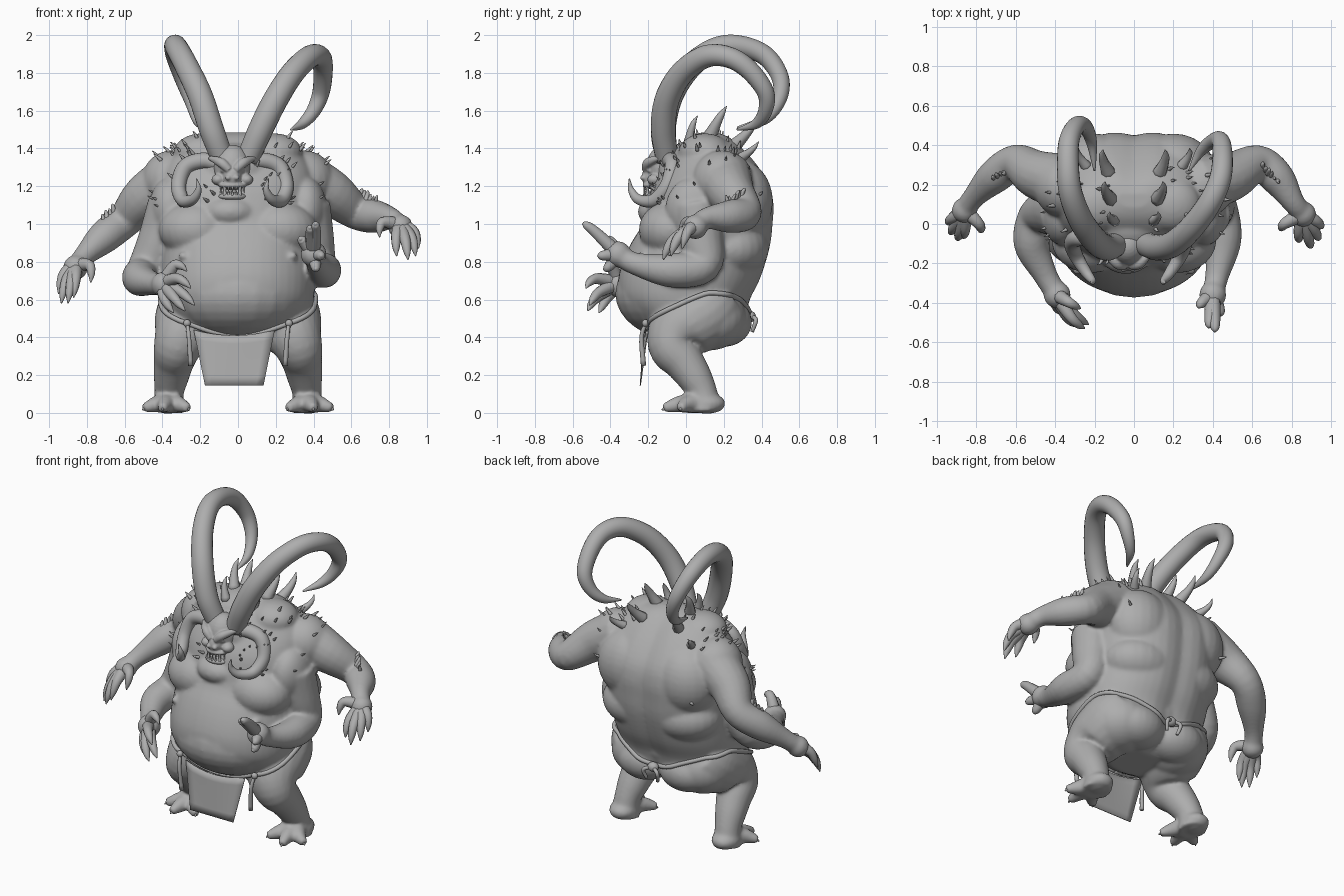
import bpy, bmesh, math, random
from mathutils import Vector, Matrix
from mathutils.bvhtree import BVHTree

random.seed(4)
cube = bpy.data.objects.get("Cube")
if cube:
    bpy.data.objects.remove(cube, do_unlink=True)
clay = bpy.data.materials.new("clay_grey")
clay.use_nodes = True
clay.diffuse_color = (0.42, 0.42, 0.42, 1)
clay.node_tree.nodes["Principled BSDF"].inputs["Base Color"].default_value = clay.diffuse_color

def finish(bm, name, voxel=0, smoothing=0):
    """Turn a bmesh into an object, optionally fusing its parts into one skin."""
    bmesh.ops.recalc_face_normals(bm, faces=bm.faces[:])
    for face in bm.faces:
        face.smooth = True
    mesh = bpy.data.meshes.new(name)
    bm.to_mesh(mesh)
    bm.free()
    mesh.materials.append(clay)
    obj = bpy.data.objects.new(name, mesh)
    bpy.context.scene.collection.objects.link(obj)
    if voxel:
        fuse = obj.modifiers.new("fuse", "REMESH")
        fuse.mode, fuse.voxel_size, fuse.use_smooth_shade = "VOXEL", voxel, True
        relax = obj.modifiers.new("relax", "SMOOTH")
        relax.factor, relax.iterations = 0.5, smoothing
    return obj

def skin_rings(bm, rings):
    loops = [[bm.verts.new(co) for co in ring] for ring in rings]
    for low, high in zip(loops, loops[1:]):
        for i in range(len(low)):
            j = (i + 1) % len(low)
            bm.faces.new((low[i], low[j], high[j], high[i]))
    bm.faces.new(loops[0][::-1])
    bm.faces.new(loops[-1])

def spline(pts, steps):
    p = [Vector(q) for q in pts]
    p = [p[0] * 2 - p[1]] + p + [p[-1] * 2 - p[-2]]
    out = []
    for a, b, c, d in zip(p, p[1:], p[2:], p[3:]):
        for k in range(steps):
            t = k / steps
            out.append((b * 2 + (c - a) * t + (a * 2 - b * 5 + c * 4 - d) * t * t
                        + (b * 3 - a - c * 3 + d) * t ** 3) / 2)
    return out + [p[-2]]

def tube(bm, pts, sides=12, steps=5):
    """Tapered tube through points of (x, y, z, radius)."""
    path = spline(pts, steps)
    normal, rings = Vector((0.31, 0.52, 0.79)), []
    for i, q in enumerate(path):
        tangent = (path[min(i + 1, len(path) - 1)] - path[max(i - 1, 0)]).to_3d().normalized()
        normal = (normal - tangent * normal.dot(tangent)).normalized()
        side = tangent.cross(normal)
        angles = [math.tau * k / sides for k in range(sides)]
        rings.append([q.to_3d() + (normal * math.cos(a) + side * math.sin(a)) * max(q[3], 0.002)
                      for a in angles])
    skin_rings(bm, rings)

def blob(bm, centre, radii):
    matrix = Matrix.Translation(centre) @ Matrix.Diagonal((*radii, 1))
    bmesh.ops.create_uvsphere(bm, u_segments=24, v_segments=16, radius=1, matrix=matrix)

def flip(pts, s):
    return [(s * p[0], *p[1:]) for p in pts]

def hook(bm, base, out, size, curl):
    """Curved spike growing along out, bending toward curl."""
    base, out, curl = Vector(base), Vector(out).normalized(), Vector(curl)
    spots = [base - out * size * 0.2, base + out * size * 0.45 + curl * size * 0.05,
             base + out * size * 0.75 + curl * size * 0.3, base + out * size * 0.8 + curl * size * 0.75]
    tube(bm, [(*p, size * r) for p, r in zip(spots, (0.3, 0.2, 0.13, 0.01))], 8, 3)

# Torso: stacked squarish ovals of height, centre y, half width, half depth, with a spine groove
body = bmesh.new()
levels = [(.37, .02, .16, .14), (.42, .03, .30, .23), (.5, .02, .37, .30), (.6, 0, .40, .35),
          (.7, .02, .41, .38), (.8, .05, .41, .385), (.9, .085, .41, .375), (1, .12, .41, .35),
          (1.1, .135, .41, .34), (1.2, .14, .41, .315), (1.3, .14, .39, .255), (1.4, .13, .31, .18),
          (1.46, .13, .2, .11), (1.485, .13, .08, .05)]

def oval(z, cy, rx, ry, n=48):
    ring = []
    for k in range(n):
        c, s = (math.copysign(abs(f(math.tau * k / n)) ** 0.9, f(math.tau * k / n)) for f in (math.cos, math.sin))
        groove = max(s, 0) * .025 * math.exp(-(rx * c / .07) ** 2)
        ring.append((rx * c, cy + ry * s - groove, z))
    return ring

skin_rings(body, [oval(*lv) for lv in spline(levels, 3)])

# Muscle and fat masses, legs and feet, mirrored
masses = [((.22, -.08, .97), (.2, .17, .15)), ((.35, .19, 1.23), (.16, .16, .16)),
          ((.2, .28, 1.12), (.21, .18, .22)), ((.16, .24, .87), (.24, .2, .16)),
          ((.15, .2, .48), (.18, .15, .13)), ((.22, .12, .5), (.19, .2, .17)),
          ((.36, .05, 1.08), (.11, .16, .17)), ((.19, .1, 1.38), (.15, .14, .1)),
          ((.29, -.23, .83), (.024, .03, .024)), ((.37, .11, .05), (.085, .1, .055))]
leg = [(.2, .16, .6, .17), (.24, .1, .53, .19), (.28, -.03, .44, .17), (.32, -.07, .35, .13),
       (.34, -.01, .27, .108), (.355, .05, .18, .092), (.365, .09, .1, .078), (.37, .1, .005, .09)]
toes = [(.5, -.03), (.4, -.12), (.26, -.07)]
for s in (1, -1):
    for (x, *rest), radii in masses:
        blob(body, (s * x, *rest), radii)
    tube(body, flip(leg, s), 20)
    for x, y in toes:
        tube(body, flip([(.37, .08, .06, .06), ((x + .37) / 2, y / 2 + .02, .045, .045),
                         (x, y, .024, .024)], s))
blob(body, (0, -.02, .63), (.39, .355, .25))
blob(body, (-.04, -.14, 1.065), (.14, .115, .085))
blob(body, (-.02, 0, 1.28), (.2, .16, .15))

# Arms: raised rear pair and bent front pair
arms = {
    "rear_left": [(.32, .2, 1.25, .15), (.49, .24, 1.165, .125), (.63, .31, 1.06, .092),
                  (.73, .23, 1.04, .088), (.81, .11, 1.03, .058), (.86, .05, .985, .055)],
    "rear_right": [(-.32, .2, 1.25, .15), (-.49, .25, 1.14, .125), (-.6, .31, 1.02, .094),
                   (-.71, .24, .93, .088), (-.81, .14, .835, .058), (-.86, .07, .77, .055)],
    "front_left": [(.36, .05, 1.1, .13), (.39, .08, .92, .12), (.43, .09, .78, .095),
                   (.455, -.08, .755, .092), (.42, -.27, .79, .06), (.4, -.36, .84, .058)],
    "front_right": [(-.35, .05, 1.1, .13), (-.41, .06, .92, .12), (-.49, .04, .76, .098),
                    (-.52, -.1, .71, .092), (-.45, -.26, .685, .062), (-.39, -.36, .68, .058)]}
for path in arms.values():
    tube(body, path, 18)
    blob(body, path[-1][:3], [path[-1][3] * 1.2] * 3)
surface = BVHTree.FromBMesh(body)
finish(body, "body", 0.011, 9)

# Fingers with clawed tips, fanned out from the palm and bent at a knuckle
tips = {
    "rear_left": [(.75, -.03, .93), (.84, -.09, .83), (.9, -.12, .81), (.94, -.08, .83), (.955, -.02, .87)],
    "rear_right": [(-.78, -.04, .69), (-.87, -.07, .61), (-.9, -.08, .58), (-.935, -.05, .58), (-.95, 0, .63)],
    "front_left": [(.33, -.43, .92), (.38, -.53, .98), (.41, -.55, 1), (.44, -.47, .83), (.41, -.44, .76)],
    "front_right": [(-.27, -.43, .75), (-.25, -.53, .66), (-.23, -.51, .57), (-.28, -.52, .54),
                    (-.34, -.46, .53)]}
for name, ends in tips.items():
    fingers = bmesh.new()
    palm = Vector(arms[name][-1][:3])
    middle = sum(map(Vector, ends), Vector()) / len(ends)
    for end in map(Vector, ends):
        fan = (end - middle) * 0.35 + Vector((0, -.025, .022))
        root, knuckle = palm.lerp(end, 0.12) + fan * 0.5, palm.lerp(end, 0.45) + fan
        joint = palm.lerp(end, 0.76) + fan * 0.6
        tube(fingers, [(*palm, .035), (*root, .036), (*knuckle, .028), (*joint, .02), (*end, .003)], 10)
    finish(fingers, name + "_fingers")

# Toe claws
claws = bmesh.new()
for s in (1, -1):
    for x, y in toes:
        out = Vector((s * (x - .37), y - .08, 0)).normalized()
        hook(claws, Vector((s * x, y, .022)) - out * .03, out, .045, (0, 0, -.3))
finish(claws, "toe_claws")

# Head: skull, brows, cheeks, snout and jaws
head, hx = bmesh.new(), -.03
for y, z, radii in [(-.11, 1.3, (.1, .1, .12)), (-.18, 1.25, (.05, .055, .06)), (-.17, 1.205, (.075, .06, .022)),
                    (-.16, 1.145, (.08, .07, .026)), (-.12, 1.17, (.07, .06, .05))]:
    blob(head, (hx, y, z), radii)
for s in (1, -1):
    tube(head, [(hx + s * .015, -.215, 1.285, .02), (hx + s * .06, -.2, 1.325, .026),
                (hx + s * .12, -.14, 1.35, .012)])
    blob(head, (hx + s * .075, -.165, 1.235), (.035, .04, .03))
    blob(head, (hx + s * .022, -.228, 1.245), (.016, .016, .014))
    blob(head, (hx + s * .047, -.19, 1.283), (.017, .017, .012))
    tube(head, [(hx + s * .07, -.1, 1.2, .03), (hx + s * .12, -.1, 1.21, .018), (hx + s * .17, -.08, 1.23, .004)])
finish(head, "head", 0.006, 3)
teeth = bmesh.new()
for i in range(-3, 4):
    for z, up in ((1.2, -1), (1.155, 1)):
        size = .04 if abs(i) == 2 else .026
        hook(teeth, (hx + i * .02, -.22 + .004 * i * i, z), (0, 0, up), size, (0, -.1, up * .2))
finish(teeth, "teeth")

# Great crown horns and curled side horns
curl = [(.07, -.1, 1.32, .04), (.16, -.08, 1.335, .043), (.25, -.07, 1.3, .043), (.285, -.1, 1.2, .04),
        (.26, -.17, 1.125, .035), (.21, -.25, 1.13, .027), (.18, -.29, 1.18, .017), (.19, -.3, 1.24, .003)]
horns = {
    "left_crown_horn": [(.05, -.1, 1.34, .06), (.12, -.12, 1.5, .066), (.2, -.1, 1.66, .066),
                        (.29, -.02, 1.8, .063), (.38, .1, 1.885, .06), (.435, .22, 1.885, .056),
                        (.45, .33, 1.82, .052), (.44, .42, 1.7, .046), (.4, .42, 1.6, .038),
                        (.34, .37, 1.53, .027), (.28, .27, 1.5, .005)],
    "right_crown_horn": [(-.08, -.1, 1.34, .06), (-.14, -.12, 1.5, .066), (-.2, -.08, 1.68, .066),
                         (-.27, .02, 1.83, .063), (-.32, .15, 1.925, .06), (-.335, .28, 1.943, .056),
                         (-.33, .42, 1.89, .052), (-.29, .5, 1.77, .046), (-.245, .49, 1.65, .038),
                         (-.215, .41, 1.55, .027), (-.2, .27, 1.51, .005)],
    "left_curl_horn": [(x + hx, *rest) for x, *rest in curl],
    "right_curl_horn": [(hx - x, *rest) for x, *rest in curl]}
for name, path in horns.items():
    horn = bmesh.new()
    tube(horn, path, 20, 8)
    finish(horn, name)

# Large hooked spikes on the upper back, small spines on shoulders and elbows
spikes, spines = bmesh.new(), bmesh.new()
core = Vector((0, .15, 1.15))
for s in (1, -1):
    for x, y, z, size in [(.15, .13, 1.55, .13), (.17, .3, 1.5, .13), (.3, .33, 1.4, .1), (.12, .0, 1.5, .1)]:
        ray = (Vector((s * x, y, z)) - core).normalized()
        spot = surface.ray_cast(core + ray, -ray)[0]
        hook(spikes, spot, ray + Vector((0, .5, 0)), size, (-s * .1, .4, .6))
    for k in range(45):
        ray = Vector((s * random.uniform(.25, 1), random.uniform(-1, .3), random.uniform(-.1, .8))).normalized()
        spot = surface.ray_cast(core + ray, -ray)[0]
        if abs(spot.x) < .48:
            hook(spines, spot, ray + Vector((0, 0, .4)), random.uniform(.02, .04), (s * .4, 0, .3))
for path in (arms["rear_left"], arms["rear_right"]):
    for k in range(6):
        spot = Vector(path[3][:3]).lerp(Vector(path[2][:3]), k / 6) + Vector((0, -.01, .08))
        hook(spines, spot, (path[0][0] * .6, random.uniform(-.4, .4), 1), random.uniform(.03, .07), (0, .3, 0))
finish(spikes, "back_spikes")
finish(spines, "skin_spines")

# Rope belt wrapped on the body, low under the belly, knotted behind
rope, belt = bmesh.new(), []
for k in range(49):
    a = math.tau * k / 48
    front = math.cos(a)
    z = .635 - (.23 * front ** 1.3 if front > 0 else .125 * front ** 2)
    ray = Vector((math.sin(a), -front, 0))
    spot = surface.ray_cast(Vector((0, .12, z)) + ray, -ray)[0]
    belt.append((*(spot + ray * .005), .014))
tube(rope, belt, 8, 2)
blob(rope, (0, .34, .51), (.035, .03, .03))
for s in (1, -1):
    tube(rope, [(s * .01, .35, .51, .012), (s * .05, .37, .49, .012), (s * .04, .35, .43, .01)], 8)
    tube(rope, flip([(.27, -.21, .48, .01), (.26, -.235, .4, .012), (.25, -.225, .25, .014)], s), 8)
    blob(rope, (s * .27, -.215, .475), (.02, .018, .02))
finish(rope, "rope_belt")

# Loincloth: tapered hanging panel with a top edge following the rope
cloth = bmesh.new()
bmesh.ops.create_grid(cloth, x_segments=8, y_segments=6, size=1)
for v in cloth.verts:
    u, t = v.co.x, (1 - v.co.y) / 2
    v.co = (-.02 + u * (.215 - .06 * t), -.225 - .02 * t + .02 * u * u * (1 - t),
            .41 - .265 * t + .03 * u * u * (1 - t))
finish(cloth, "loincloth").modifiers.new("thickness", "SOLIDIFY").thickness = 0.006
